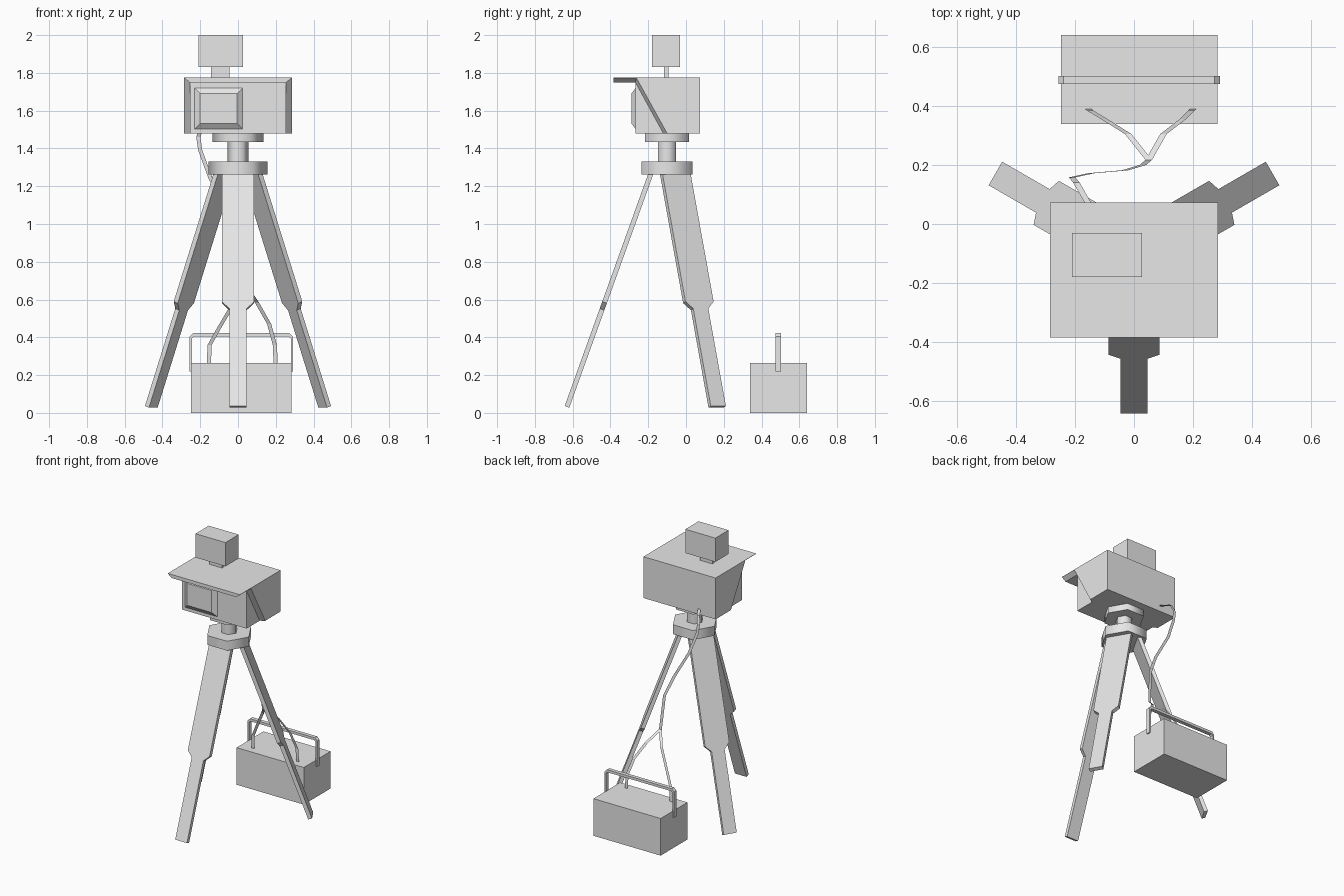
import bpy, bmesh, math
from mathutils import Vector, Matrix

cube = bpy.data.objects.get("Cube")
if cube:
    bpy.data.objects.remove(cube, do_unlink=True)

grey = bpy.data.materials.new("plain grey")
grey.use_nodes = True
grey.diffuse_color = (0.8, 0.8, 0.8, 1)
grey.node_tree.nodes["Principled BSDF"].inputs["Base Color"].default_value = (0.8, 0.8, 0.8, 1)


def finish(name, bm):
    mesh = bpy.data.meshes.new(name)
    bm.to_mesh(mesh)
    bm.free()
    mesh.materials.append(grey)
    ob = bpy.data.objects.new(name, mesh)
    bpy.context.collection.objects.link(ob)
    return ob


def loft(name, rings, caps=True):
    """Skin a row of equal rings and close both ends."""
    bm = bmesh.new()
    rows = [[bm.verts.new(p) for p in ring] for ring in rings]
    n = len(rows[0])
    for a, b in zip(rows, rows[1:]):
        for i in range(n):
            j = (i + 1) % n
            bm.faces.new((a[i], a[j], b[j], b[i]))
    bm.faces.new(rows[0])
    bm.faces.new(rows[-1])
    bmesh.ops.recalc_face_normals(bm, faces=bm.faces)
    return finish(name, bm)


def box(name, x, y, z):
    return loft(name, [[(x[0], y[0], h), (x[1], y[0], h), (x[1], y[1], h), (x[0], y[1], h)] for h in z])


def ribbon(name, path, width=0.022):
    """Flat cable strip, spread along x."""
    bm = bmesh.new()
    rows = [[bm.verts.new((x + s * width / 2, y, z)) for s in (-1, 1)] for x, y, z in path]
    for a, b in zip(rows, rows[1:]):
        bm.faces.new((a[0], a[1], b[1], b[0]))
    return finish(name, bm)


AXIS_Y = -0.1   # tripod axis
TOP, BOTTOM = 1.775, 1.48

# Hooded head: sides flare outward from the recessed front
inner = [(-0.385, 1.75), (-0.268, 1.75), (-0.12, BOTTOM), (0.073, BOTTOM), (0.073, TOP), (-0.385, TOP)]
outer = [(-0.385, TOP - 0.002), (-0.262, TOP - 0.002), (-0.1, BOTTOM)] + inner[3:]
loft("hooded_housing", [[(x, y, z) for y, z in prof] for x, prof in
                        ((-0.285, outer), (-0.255, inner), (0.255, inner), (0.285, outer))])
box("front_body", (-0.255, 0.255), (-0.267, 0), (BOTTOM, 1.752))


# Raised bevelled window on the front
def window_ring(y, inset):
    x0, x1, z0, z1 = -0.23 + inset, 0.025 - inset, 1.503 + inset, 1.72 - inset
    return [(x0, y, z0), (x1, y, z0), (x1, y, z1), (x0, y, z1)]


loft("window_panel", [window_ring(-0.26, 0), window_ring(-0.267, 0), window_ring(-0.289, 0.03)])

# Upper box on its short neck
box("upper_neck", (-0.143, -0.045), (-0.117, -0.092), (TOP - 0.01, 1.84))
box("upper_box", (-0.21, 0.027), (-0.18, -0.031), (1.83, 2.0))

# Six-sided mount stack
for name, r, z0, z1 in (("head_plate", 0.135, 1.435, BOTTOM),
                        ("mount_column", 0.055, 1.32, 1.445),
                        ("tripod_collar", 0.156, 1.263, 1.33)):
    ob = loft(name, [[(r * math.cos(k * math.pi / 3), AXIS_Y + r * math.sin(k * math.pi / 3), z)
                      for k in range(6)] for z in (z0, z1)])
    bpy.ops.object.select_all(action="DESELECT")
    ob.select_set(True)
    bpy.context.view_layer.objects.active = ob
    bpy.ops.object.shade_smooth_by_angle(angle=math.radians(70))

# Three flat legs: wide upper half stepping to a narrow lower half
head, foot = Vector((0.083, 0, 1.275)), Vector((0.53, 0, 0.032))
along = (foot - head).normalized()
across = Vector((0, 1, 0))
normal = along.cross(across)
stations = ((0, 0.086), (0.555, 0.086), (0.585, 0.046), (1, 0.046))
for name, angle in (("front_leg", -90), ("left_leg", 30), ("right_leg", 150)):
    turn = Matrix.Translation((0, AXIS_Y, 0)) @ Matrix.Rotation(math.radians(angle), 4, "Z")
    rings = []
    for t, half in stations:
        c = head.lerp(foot, t)
        rings.append([turn @ (c + across * half * s + normal * 0.013 * u)
                      for s, u in ((-1, -1), (1, -1), (1, 1), (-1, 1))])
    loft(name, rings)

# Ground box with its carrying handle
box("ground_box", (-0.248, 0.283), (0.338, 0.64), (0, 0.265))


def handle_half(half, top, chamfer):
    return [(half, 0.22), (half, top - chamfer), (half - chamfer, top)]


arch = handle_half(0.274, 0.422, 0.018)
hollow = handle_half(0.262, 0.404, 0.01)
outline = [(-x, z) for x, z in arch] + arch[::-1] + hollow + [(-x, z) for x, z in hollow[::-1]]
loft("carry_handle", [[(x + 0.0175, y, z) for x, z in outline] for y in (0.475, 0.502)])

# Cable from the head, forking down to the ground box
fork = (0.05, 0.217, 0.66)
ribbon("main_cable", [(-0.155, 0.07, 1.52), (-0.195, 0.14, 1.51), (-0.21, 0.158, 1.46),
                      (-0.2, 0.16, 1.39), (-0.145, 0.172, 1.24), (-0.03, 0.182, 1.04),
                      (0.03, 0.2, 0.9), fork])
ribbon("left_cable_branch", [fork, (0.1, 0.305, 0.585), (0.165, 0.355, 0.47),
                             (0.195, 0.385, 0.36), (0.2, 0.39, 0.25)])
ribbon("right_cable_branch", [fork, (-0.02, 0.305, 0.585), (-0.1, 0.355, 0.45),
                              (-0.15, 0.385, 0.36), (-0.155, 0.39, 0.25)])
